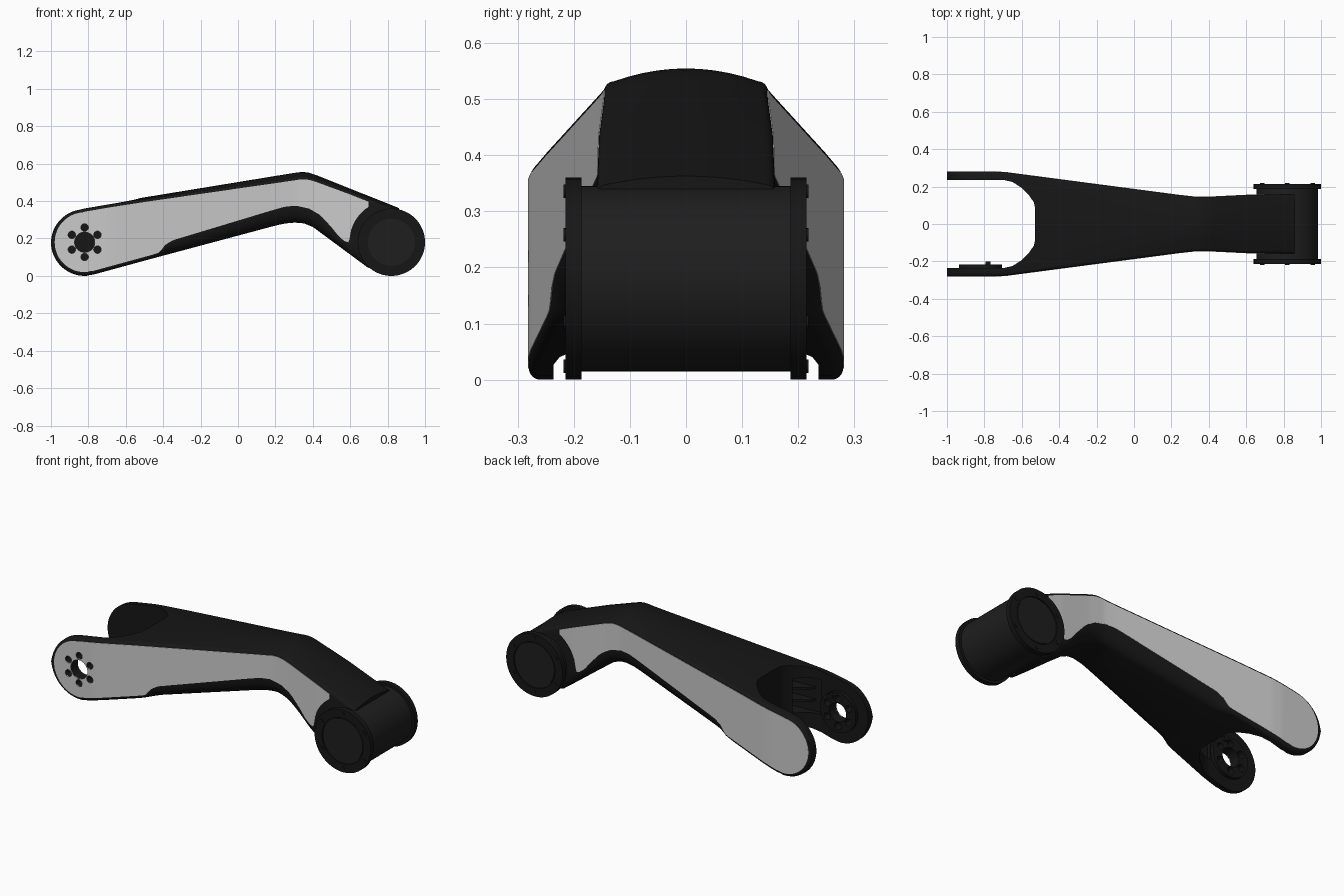
import bpy, bmesh, math
from mathutils import Matrix

if "Cube" in bpy.data.objects:
    bpy.data.objects.remove(bpy.data.objects["Cube"])

CZ, R, X0, X1 = 0.18, 0.18, -0.82, 0.82   # pivot height, radius, pivot positions


def mat(name, c):
    m = bpy.data.materials.new(name)
    m.diffuse_color = (c, c, c, 1)
    m.use_nodes = True
    m.node_tree.nodes["Principled BSDF"].inputs["Base Color"].default_value = m.diffuse_color
    return m


BLACK, SOOT = mat("black", 0.008), mat("soft_black", 0.013)


def obj(name, bm, m=None):
    bmesh.ops.recalc_face_normals(bm, faces=bm.faces)
    me = bpy.data.meshes.new(name)
    bm.to_mesh(me)
    bm.free()
    o = bpy.data.objects.new(name, me)
    bpy.context.collection.objects.link(o)
    if m:
        me.materials.append(m)
    return o


def activate(o):
    bpy.ops.object.select_all(action='DESELECT')
    o.select_set(True)
    bpy.context.view_layer.objects.active = o


def smooth(o, deg=30):
    activate(o)
    bpy.ops.object.shade_smooth_by_angle(angle=math.radians(deg))


def cut(o, cutters):
    activate(o)
    for c in cutters:
        md = o.modifiers.new("cut", 'BOOLEAN')
        md.operation, md.solver, md.object = 'DIFFERENCE', 'EXACT', c
        bpy.ops.object.modifier_apply(modifier=md.name)


def cyl(name, x, z, r, y0, y1, m=None, n=64):
    bm = bmesh.new()
    M = Matrix.Translation((x, (y0 + y1) / 2, z)) @ Matrix.Rotation(math.pi / 2, 4, 'X')
    bmesh.ops.create_cone(bm, cap_ends=True, segments=n, radius1=r, radius2=r,
                          depth=abs(y1 - y0), matrix=M)
    return obj(name, bm, m)


def prism(name, pts, z0, z1, m=None):
    bm = bmesh.new()
    f = bm.faces.new([bm.verts.new((x, y, z0)) for x, y in pts])
    g = bmesh.ops.extrude_face_region(bm, geom=[f])["geom"]
    bmesh.ops.translate(bm, vec=(0, 0, z1 - z0), verts=[v for v in g if isinstance(v, bmesh.types.BMVert)])
    return obj(name, bm, m)


def lut(table):
    def f(x):
        if x <= table[0][0]:
            return table[0][1]
        for (a, p), (b, q) in zip(table, table[1:]):
            if x <= b:
                return p + (q - p) * (x - a) / (b - a)
        return table[-1][1]
    return f


def circ(x, cx, r):
    return math.sqrt(max(r * r - (x - cx) ** 2, 0))


# Shape curves along the arm
width = lut([(-0.74, .28), (-0.68, .276), (-0.62, .268), (0.24, .155), (0.32, .146), (0.42, .146), (0.6, .155), (0.9, .16)])
top_l = lut([(-0.845, .36), (-0.5, .42), (0.29, .549), (0.33, .555), (0.37, .554), (0.41, .542), (0.88, .355)])
bot_l = lut([(-0.78, .005), (-0.45, .095), (0.2, .269), (0.25, .280), (0.30, .285), (0.35, .282), (0.40, .262), (0.70, .04), (0.8, .03)])
ledge = lut([(-0.46, .112), (-0.42, .125), (-0.39, .165), (-0.35, .19), (0.18, .350), (0.25, .370), (0.31, .375),
             (0.38, .360), (0.44, .325), (0.5, .26), (0.54, .21), (0.57, .185), (0.7, .15)])
round_b = lut([(-0.46, .02), (-0.36, .06), (0.5, .06), (0.62, .03)])
crown_l = lut([(-0.7, .005), (0.3, .024), (0.6, .015)])


def top(x):
    return CZ + circ(x, X0, R) if x < -0.845 else top_l(x)


def bottom(x):
    return CZ - circ(x, X0, R) if x < -0.80 else bot_l(x)


def section(x):
    w, t, b = width(x), top(x), bottom(x)
    mid, crown, rt = (t + b) / 2, min(crown_l(x), (t - b) * .2), .018
    hi = max(t - crown - .018, mid + .001)
    lo = min(b + .02 if x < -0.46 else ledge(x), mid - .001)
    rb = round_b(x)
    half = [((w - rt) * i / 5, t - crown * (i / 5) ** 2) for i in range(6)]
    for i in range(1, 5):
        a = i / 4 * math.pi / 2
        half.append((w - rt + rt * math.sin(a), hi + (t - crown - hi) * math.cos(a)))
    for i in range(7):
        a = i / 6 * math.pi / 2
        half.append((w - rb + rb * math.cos(a), lo - (lo - b) * math.sin(a)))
    half.append((0, b))
    return half + [(-y, z) for y, z in half[-2:0:-1]]


# Arm body lofted through its sections
xs = [X0 - R * math.cos(math.radians(a)) for a in range(3, 88, 6)]
xs += [-0.81 + 1.67 * i / 90 for i in range(91)]
bm = bmesh.new()
rings = [[bm.verts.new((x, y, z)) for y, z in section(x)] for x in xs]
for p, q in zip(rings, rings[1:]):
    for i in range(len(p)):
        j = (i + 1) % len(p)
        bm.faces.new((p[i], p[j], q[j], q[i]))
bm.faces.new(rings[0])
bm.faces.new(rings[-1])
arm = obj("arm_body", bm, BLACK)


# Grey side panels laid on both flanks
def panel(name, side):
    bm = bmesh.new()
    px = [X0 - .16 * math.cos(math.radians(a)) for a in range(2, 91, 4)]
    px += [-0.81 + (0.59 + 0.81) * i / 80 for i in range(81)] + [.5955 + .0102 * (i / 11) ** 1 * 10 for i in range(12)]
    cols = []
    for x in px:
        hi = top(x) - crown_l(x) - .016
        lo = bottom(x) + .02 if x < -0.46 else ledge(x)
        if x < -0.83:
            hi = CZ + circ(x, X0, .16)
        if x < -0.80:
            lo = CZ - circ(x, X0, .16)
        if x > 0.595:
            lo = min(CZ + circ(x, X1, .225), hi - .001)
        y = side * (width(x) + .0015)
        cols.append((bm.verts.new((x, y, hi)), bm.verts.new((x, y, lo)),
                     bm.verts.new((x, y - side * .006, hi)), bm.verts.new((x, y - side * .006, lo))))
    for p, q in zip(cols, cols[1:]):
        for a, b in ((0, 1), (1, 3), (3, 2), (2, 0)):
            bm.faces.new((p[a], p[b], q[b], q[a]))
    for c in (cols[0], cols[-1]):
        bm.faces.new((c[0], c[1], c[3], c[2]))
    return obj(name, bm)


front_panel, back_panel = panel("front_panel", -1), panel("back_panel", 1)

# Fork slot, inner pocket and bolt hole cutters
edge = [(-1.1, .236), (-0.70, .236), (-0.65, .225), (-0.60, .193), (-0.56, .152), (-0.535, .115), (-0.53, .09)]
slot = prism("slot_cutter", edge + [(x, -y) for x, y in edge[::-1]], -1, 1)
pocket = prism("pocket_cutter", [(-0.70, -.255), (-0.5, -.24), (-0.5, -.14), (-0.70, -.2)], .13, .33)
hub = cyl("fork_hub", X0, CZ, .115, -.245, -.216, BLACK)
holes = [cyl("hole_cutter", X0, CZ, .054, -.4, -.1, n=40)]
for i in range(6):
    a = math.radians(30 + 60 * i + 60)
    holes.append(cyl("hole_cutter", X0 + .079 * math.cos(a), CZ + .079 * math.sin(a), .02, -.4, -.1, n=24))
cut(arm, [slot, pocket] + holes)
cut(front_panel, holes)
cut(hub, holes)
for c in [slot, pocket] + holes:
    bpy.data.objects.remove(c)

# Ribs in the pocket and a locating peg on the hub
for z in (.19, .26):
    prism("pocket_rib", [(-0.66, -.258), (-0.5, -.245), (-0.5, -.14), (-0.62, -.21)], z, z + .012, BLACK)
smooth(cyl("hub_peg", -0.78, CZ + .09, .014, -.22, -.2, BLACK, 20))

# Knuckle drum with a cap at each end
smooth(cyl("knuckle_drum", X1, CZ, .165, -.19, .19, SOOT))
for s in (-1, 1):
    cap = cyl("knuckle_cap", X1, CZ, R, s * .186, s * .215, BLACK, 72)
    recess = cyl("recess_cutter", X1, CZ, .132, s * .207, s * .3)
    cut(cap, [recess])
    bpy.data.objects.remove(recess)
    smooth(cap)
    smooth(cyl("cap_disc", X1, CZ, .126, s * .2, s * .212, SOOT))
    for i in range(6):
        a = math.radians(60 * i + 30)
        smooth(cyl("cap_screw", X1 + .156 * math.cos(a), CZ + .156 * math.sin(a), .012,
                   s * .21, s * .218, BLACK, 16))

for o in (arm, front_panel, back_panel, hub):
    smooth(o)
